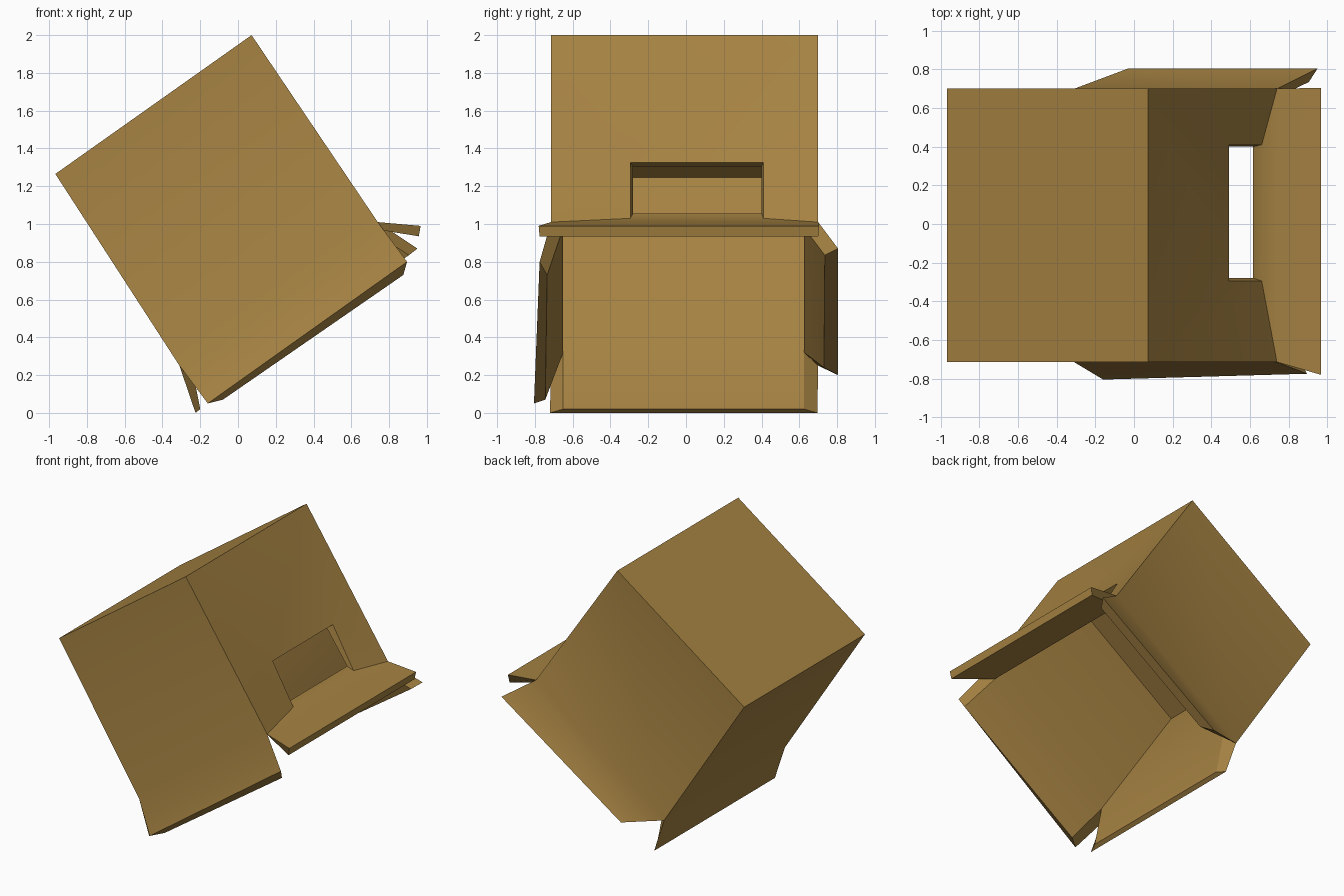
import bpy, bmesh
from mathutils import Vector

if "Cube" in bpy.data.objects:
    bpy.data.objects.remove(bpy.data.objects["Cube"])

card = bpy.data.materials.new("cardboard_brown")
card.diffuse_color = (0.38, 0.225, 0.055, 1)
card.use_nodes = True
card.node_tree.nodes["Principled BSDF"].inputs["Base Color"].default_value = card.diffuse_color

bm = bmesh.new()


def quad(*pts):
    bm.faces.new([bm.verts.new(p) for p in pts])


def rect(profile_a, profile_b, y0, y1):
    """Four corners of a rectangle running between two (x, z) points."""
    (ax, az), (bx, bz) = profile_a, profile_b
    return [(ax, y0, az), (bx, y0, bz), (bx, y1, bz), (ax, y1, az)]


def shell(top, left, right, low, y0, y1, hole):
    """One skin of the carton: four walls, a lid, and a side with a window."""
    quad(*rect(left, top, y0, y1))                      # closed end
    quad(*rect(left, low, y0, y1))                      # left wall
    for y in (y0, y1):                                  # front and back walls
        quad(*[(x, y, z) for x, z in (top, left, low, right)])
    side = rect(top, right, y0, y1)                     # windowed wall
    for i in range(4):
        j = (i + 1) % 4
        quad(side[i], side[j], hole[j], hole[i])
    return rect(low, right, y0, y1)                     # open rim


# Window rim is dented slightly into the wall
hole_out = rect((0.491, 1.326), (0.661, 1.03), -0.295, 0.41)
hole_in = rect((0.44, 1.305), (0.615, 1.055), -0.28, 0.40)
rim_out = shell((0.072, 2.0), (-0.967, 1.265), (0.74, 1.01), (-0.31, 0.25),
                -0.715, 0.70, hole_out)
rim_in = shell((0.05, 1.90), (-0.873, 1.247), (0.68, 0.98), (-0.26, 0.32),
               -0.65, 0.625, hole_in)
for i in range(4):
    j = (i + 1) % 4
    quad(hole_out[i], hole_out[j], hole_in[j], hole_in[i])


def flap(i, out_a, out_b, in_a, in_b):
    """Folded flap hanging from rim edge i, with its free edge given."""
    j = (i + 1) % 4
    oa, ob, ia, ib = rim_out[i], rim_out[j], rim_in[i], rim_in[j]
    quad(oa, ob, out_b, out_a)
    quad(ia, ib, in_b, in_a)
    quad(out_a, out_b, in_b, in_a)
    quad(oa, out_a, in_a, ia)
    quad(ob, out_b, in_b, ib)


# Front, right, back and left flaps
flap(0, (-0.16, -0.805, 0.05), (0.895, -0.775, 0.80),
     (-0.08, -0.745, 0.07), (0.875, -0.735, 0.73))
flap(1, (0.967, -0.78, 0.99), (0.967, 0.705, 0.99),
     (0.957, -0.775, 0.935), (0.957, 0.70, 0.935))
flap(2, (0.95, 0.805, 0.87), (-0.03, 0.805, 0.20),
     (0.905, 0.735, 0.835), (0.03, 0.73, 0.24))
flap(3, (-0.225, 0.695, 0.0), (-0.225, -0.72, 0.0),
     (-0.20, 0.625, 0.02), (-0.20, -0.65, 0.02))

bmesh.ops.remove_doubles(bm, verts=bm.verts, dist=0.0005)
# Hinge corners meet two flaps at once; normals follow the closed surface
bmesh.ops.recalc_face_normals(bm, faces=bm.faces)

mesh = bpy.data.meshes.new("open_carton")
bm.to_mesh(mesh)
bm.free()
mesh.materials.append(card)
carton = bpy.data.objects.new("open_carton", mesh)
bpy.context.collection.objects.link(carton)
bpy.context.view_layer.objects.active = carton
carton.select_set(True)
bpy.ops.object.shade_smooth_by_angle(angle=0.5)
